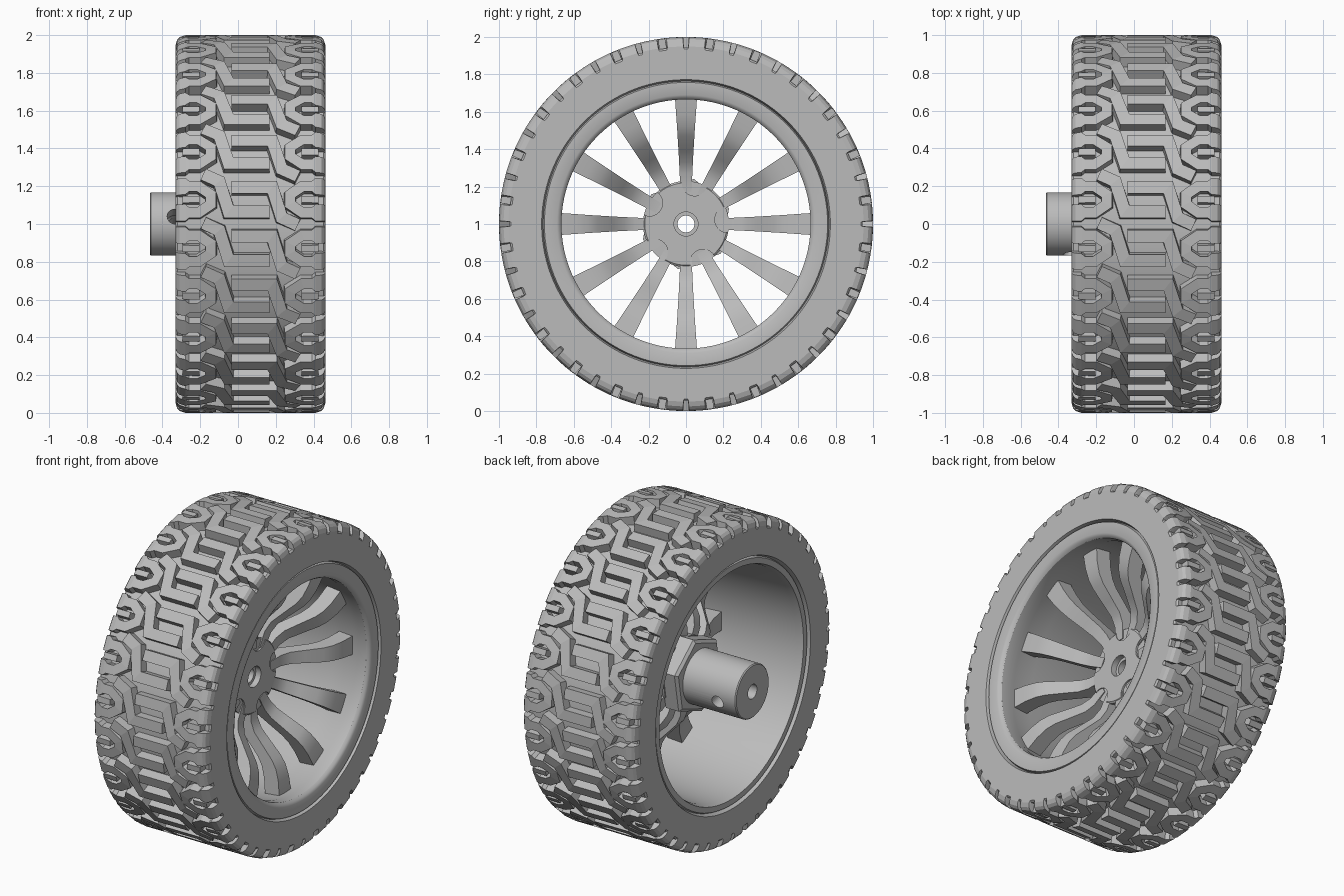
import bpy, bmesh
from math import sin, cos, pi, sqrt, radians
from mathutils import Vector, Matrix

if "Cube" in bpy.data.objects:
    bpy.data.objects.remove(bpy.data.objects["Cube"])

grey = bpy.data.materials.new("plain grey")
grey.use_nodes = True
COLOUR = (0.5, 0.5, 0.5, 1)
grey.diffuse_color = COLOUR
grey.node_tree.nodes["Principled BSDF"].inputs["Base Color"].default_value = COLOUR

AXLE = Vector((0, 0, 1))
MID, HALF = 0.066, 0.396      # middle and half width of the tyre along x
REPEATS = 24                  # tread blocks around the tyre


def finish(name, bm, smooth=True):
    bmesh.ops.recalc_face_normals(bm, faces=bm.faces[:])
    mesh = bpy.data.meshes.new(name)
    bm.to_mesh(mesh)
    bm.free()
    mesh.materials.append(grey)
    obj = bpy.data.objects.new(name, mesh)
    bpy.context.collection.objects.link(obj)
    obj.location = AXLE
    bpy.ops.object.select_all(action='DESELECT')
    obj.select_set(True)
    bpy.context.view_layer.objects.active = obj
    if smooth:
        bpy.ops.object.shade_smooth_by_angle(angle=radians(32))
    return obj


def lathe(name, profile, segments=96, turn=0.0, smooth=True):
    """Spin a closed (x, radius) profile about the axle."""
    bm = bmesh.new()
    rings = []
    for i in range(segments):
        a = turn + 2 * pi * i / segments
        rings.append([bm.verts.new((x, r * cos(a), r * sin(a))) for x, r in profile])
    for i in range(segments):
        bridge(bm, rings[i], rings[(i + 1) % segments])
    return finish(name, bm, smooth)


def bridge(bm, p, q):
    """Join two matching loops of vertices with quads."""
    for j in range(len(p)):
        k = (j + 1) % len(p)
        bm.faces.new((p[j], p[k], q[k], q[j]))


def bar(bm, rows):
    """Skin a row of cross-sections and cap both ends."""
    for p, q in zip(rows, rows[1:]):
        bridge(bm, p, q)
    bm.faces.new(rows[0])
    bm.faces.new(rows[-1][::-1])


def drill(obj, matrices, radius, depth):
    """Cut round holes, each along the local z of its matrix."""
    bm = bmesh.new()
    for m in matrices:
        bmesh.ops.create_cone(bm, cap_ends=True, segments=32, radius1=radius,
                              radius2=radius, depth=depth, matrix=m)
    cutter = finish("cutter", bm, False)
    cutter.hide_render = True
    bpy.context.view_layer.objects.active = obj
    mod = obj.modifiers.new("holes", 'BOOLEAN')
    mod.operation, mod.object, mod.solver = 'DIFFERENCE', cutter, 'EXACT'
    bpy.ops.object.modifier_apply(modifier=mod.name)
    bpy.data.objects.remove(cutter)


# Tyre body, at the depth of the tread grooves
lo, hi = MID - HALF, MID + HALF
lathe("tyre", [(lo, 0.775), (lo, 0.935), (lo + 0.01, 0.945), (hi - 0.01, 0.945),
               (hi, 0.935), (hi, 0.772), (hi - 0.03, 0.762), (lo + 0.03, 0.762)], 168)

# Raised tread: ribs drawn as (x, fraction of one repeat, width)
PITCH = 2 * pi / REPEATS
EDGE = [HALF, 0.388, 0.375, 0.345]


def crown(u):
    over = max(0.0, abs(u) - 0.345)
    return 0.95 + sqrt(max(0.0, 0.05 ** 2 - over ** 2))


def rib(bm, path, start):
    pts = [Vector((u, v * PITCH)) for u, v, w in path]
    dirs = [(b - a).normalized() for a, b in zip(pts, pts[1:])]
    rows = []
    for i, p in enumerate(pts):
        d0, d1 = dirs[max(i - 1, 0)], dirs[min(i, len(dirs) - 1)]
        t = (d0 + d1).normalized()
        side = Vector((-t.y, t.x)) / max(0.5, t.dot(d0))
        half = path[i][2] / 2
        row = []
        for s, inside in ((half, 0), (-half, 0), (-half - 0.005, 1), (half + 0.005, 1)):
            q = p + side * s
            r = 0.93 if inside else crown(q.x)
            a = start + q.y
            row.append(bm.verts.new((MID + q.x, -r * cos(a), r * sin(a))))
        rows.append(row)
    bar(bm, rows)


arm = [(-u, 0.23, 0.09) for u in EDGE] + [(-0.325, 0.23, 0.056), (-0.275, 0.23, 0.056),
                                          (-0.21, 0.4, 0.056)]
hook = arm + [(u, 1 - v, w) for u, v, w in reversed(arm)]
tongue = [(-0.36, 0.5, 0.036), (-0.27, 0.5, 0.036)]
zigzag = [(u, v, 0.066) for u, v in
          ((-0.25, 1.02), (-0.165, 0.87), (-0.115, 0.25), (0.10, 0.25))]
bm = bmesh.new()
for n in range(REPEATS):
    for path in (hook, tongue, zigzag):
        rib(bm, path, n * PITCH)
        rib(bm, [(-u, 1 - v, w) for u, v, w in path], n * PITCH)
finish("tread", bm, False)

# Rim barrel with a flat lip at the front and a stepped lip at the open back
lathe("rim", [(lo + 0.012, 0.757), (lo + 0.03, 0.766), (hi - 0.03, 0.766),
              (hi - 0.008, 0.757), (hi - 0.008, 0.69), (hi - 0.016, 0.675),
              (hi - 0.03, 0.666), (0.38, 0.666), (0.34, 0.675), (0.2, 0.69),
              (lo + 0.05, 0.712), (lo + 0.012, 0.722)], 120)

# Twelve spokes sweeping forward from the hub to the rim: (radius, front x, half width)
SWEEP = [(0.17, 0.11, 0.030), (0.27, 0.115, 0.034), (0.33, 0.14, 0.037),
         (0.39, 0.195, 0.040), (0.47, 0.27, 0.045), (0.52, 0.30, 0.048),
         (0.59, 0.32, 0.053), (0.72, 0.335, 0.062)]
bm = bmesh.new()
for n in range(12):
    turn = Matrix.Rotation(n * pi / 6, 3, 'X')
    bar(bm, [[bm.verts.new(turn @ Vector((x - back, r, side * w)))
              for back, side in ((0, 1), (0, -1), (0.1, -1), (0.1, 1))]
             for r, x, w in SWEEP])
finish("spokes", bm)

# Hub disc with a scalloped front plate, recessed around the bore
lathe("hub", [(0.0, 0.045), (0.0, 0.22), (0.08, 0.22), (0.08, 0.045)], 64)
plate = lathe("hub_plate", [(0.07, 0.064), (0.07, 0.225), (0.108, 0.23),
                            (0.116, 0.22), (0.116, 0.064)], 64)
scallops = []
for n in range(5):
    a = radians(6 + 72 * n)
    scallops.append(Matrix.Translation((0.13, 0.225 * cos(a), 0.225 * sin(a)))
                    @ Matrix.Rotation(pi / 2, 4, 'Y'))
drill(plate, scallops, 0.07, 0.05)

# Hexagonal nut and coupling shaft at the back
lathe("hex_nut", [(0.01, 0.12), (0.01, 0.245), (-0.08, 0.245), (-0.095, 0.225),
                  (-0.095, 0.12)], 6, radians(20), False)
shaft = lathe("coupling_shaft", [(0.01, 0.045), (0.01, 0.168), (-0.46, 0.168),
                                 (-0.466, 0.162), (-0.466, 0.045)], 64)
drill(shaft, [Matrix.Translation((-0.335, 0, 0)) @ Matrix.Rotation(radians(76), 4, 'X')],
      0.04, 0.6)
